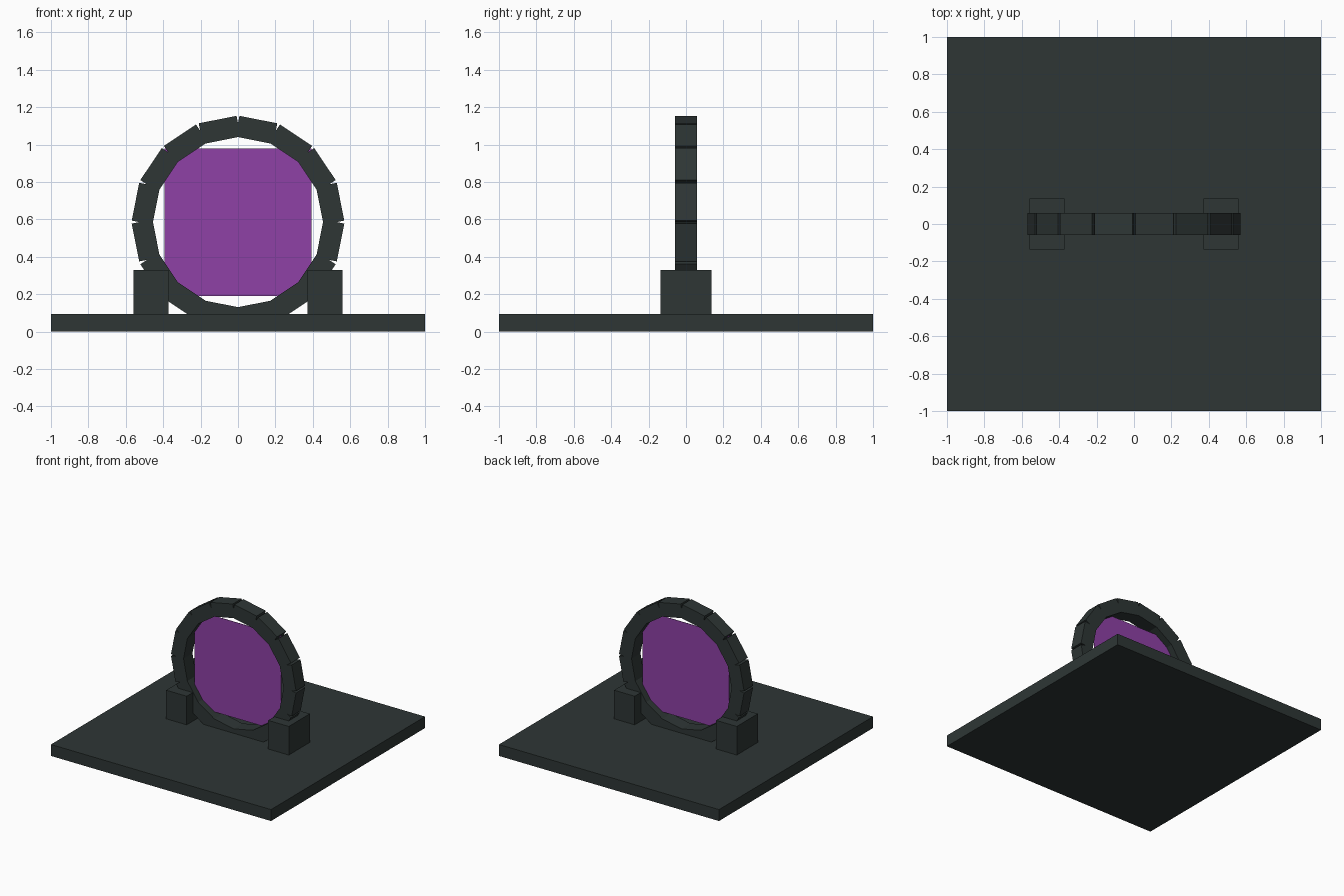
import bpy
from math import cos, sin, tau

cube = bpy.data.objects.get("Cube")
if cube:
    bpy.data.objects.remove(cube, do_unlink=True)


def material(name, rgb):
    """Flat material from 0-255 sRGB values."""
    colour = [((c / 255 + 0.055) / 1.055) ** 2.4 for c in rgb] + [1]
    mat = bpy.data.materials.new(name)
    mat.use_nodes = True
    mat.diffuse_color = colour
    bsdf = next(n for n in mat.node_tree.nodes if n.type == 'BSDF_PRINCIPLED')
    bsdf.inputs["Base Color"].default_value = colour
    return mat


def box(name, centre, size, mat, tilt=0):
    """Box of the given size, turned about the y axis."""
    bpy.ops.mesh.primitive_cube_add(size=1, location=centre)
    obj = bpy.context.object
    obj.name = name
    obj.scale = size
    obj.rotation_euler.y = tilt
    obj.data.materials.append(mat)
    return obj


stone = material("dark slate", (46, 54, 53))
purple = material("purple", (142, 65, 166))

# Square floor slab
BASE = 0.094
box("base_slab", (0, 0, BASE / 2), (2, 2, BASE), stone)

# Pair of posts holding the ring
POST_TOP = 0.329
for side, name in ((1, "left_post"), (-1, "right_post")):
    box(name, (side * 0.464, 0, (BASE + POST_TOP) / 2),
        (0.187, 0.274, POST_TOP - BASE), stone)

# Ring of straight blocks, overlapping inside and gapped outside
RING_Z, INNER, OUTER, COUNT = 0.585, 0.446, 0.559, 16
middle = (INNER + OUTER) / 2
for i in range(COUNT):
    a = tau * (i + 0.5) / COUNT
    box(f"ring_block_{i + 1}",
        (middle * sin(a), 0, RING_Z + middle * cos(a)),
        (0.206, 0.116, OUTER - INNER), stone, a)

# Thin square sheet inside the ring
box("portal_sheet", (0, 0, RING_Z), (0.788, 0.003, 0.788), purple)
